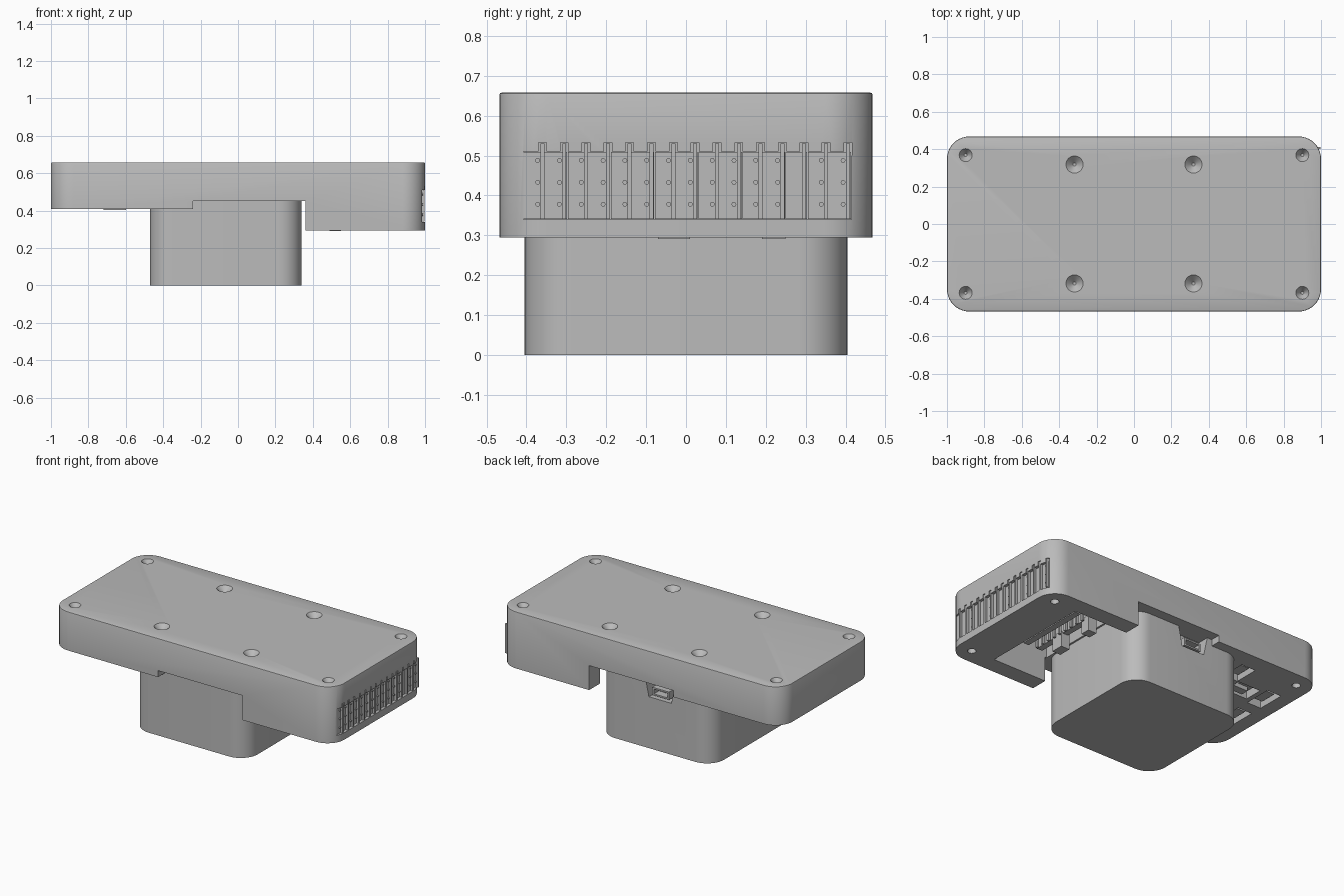
import bpy, bmesh, math

cube = bpy.data.objects.get("Cube")
if cube:
    bpy.data.objects.remove(cube, do_unlink=True)

grey = bpy.data.materials.new("plain grey")
grey.use_nodes = True
colour = (0.5, 0.5, 0.5, 1)
grey.diffuse_color = colour
grey.node_tree.nodes["Principled BSDF"].inputs["Base Color"].default_value = colour


def make(name, bm):
    bmesh.ops.recalc_face_normals(bm, faces=bm.faces)
    mesh = bpy.data.meshes.new(name)
    bm.to_mesh(mesh)
    bm.free()
    mesh.materials.append(grey)
    ob = bpy.data.objects.new(name, mesh)
    bpy.context.collection.objects.link(ob)
    return ob


def add_box(bm, x, y, z):
    """Add a box given as (min, max) pairs."""
    verts = bmesh.ops.create_cube(bm, size=1)["verts"]
    for v in verts:
        for i, (lo, hi) in enumerate((x, y, z)):
            v.co[i] = (lo + hi) / 2 + v.co[i] * (hi - lo)


def boxes(name, items):
    bm = bmesh.new()
    for item in items:
        add_box(bm, *item)
    return make(name, bm)


def prism(name, x, y, z, radius, edge=0):
    """Rounded rectangle extruded upwards, with an optional softened top."""
    bm = bmesh.new()
    add_box(bm, x, y, z)
    upright = [e for e in bm.edges if abs(e.verts[0].co.z - e.verts[1].co.z) > 0.01]
    bmesh.ops.bevel(bm, geom=upright, offset=radius, segments=10, profile=0.5, affect='EDGES')
    if edge:
        rim = [e for e in bm.edges if min(v.co.z for v in e.verts) > z[1] - 0.001]
        bmesh.ops.bevel(bm, geom=rim, offset=edge, segments=2, profile=0.5, affect='EDGES')
    return make(name, bm)


def cone(name, x, y, z, r_low, r_high, depth, segments=32):
    bm = bmesh.new()
    bmesh.ops.create_cone(bm, cap_ends=True, segments=segments, radius1=r_low,
                          radius2=r_high, depth=depth)
    bmesh.ops.translate(bm, verts=bm.verts, vec=(x, y, z))
    return make(name, bm)


def cut(target, cutter):
    mod = target.modifiers.new("cut", 'BOOLEAN')
    mod.operation = 'DIFFERENCE'
    mod.solver = 'EXACT'
    mod.object = cutter
    bpy.context.view_layer.objects.active = target
    bpy.ops.object.modifier_apply(modifier="cut")
    bpy.data.objects.remove(cutter, do_unlink=True)


def smooth(ob):
    bpy.ops.object.select_all(action='DESELECT')
    ob.select_set(True)
    bpy.context.view_layer.objects.active = ob
    bpy.ops.object.shade_smooth_by_angle(angle=math.radians(30))


# Upper housing with its stepped underside
body = prism("housing", (-1, 1), (-0.468, 0.468), (0.295, 0.658), 0.12, 0.006)
cut(body, boxes("step_cutter", [((-1.2, -0.23), (-1, 1), (0, 0.41))]))
cut(body, boxes("recess_cutter", [((-0.24, 0.36), (-1, 1), (0, 0.452))]))

# Underside connector bay and small windows
cut(body, boxes("bay_cutter", [((0.35, 0.74), (-0.36, 0.36), (0.2, 0.53))]))
windows = [(-0.56, 0.27, 0.05, 0.08), (-0.7, 0.13, 0.08, 0.06), (-0.86, 0.13, 0.05, 0.09),
           (-0.56, -0.16, 0.05, 0.08), (-0.7, -0.13, 0.08, 0.06), (-0.86, -0.13, 0.05, 0.09)]
for x, y, w, d in windows:
    cut(body, boxes("window_cutter", [((x - w, x + w), (y - d, y + d), (0.3, 0.53))]))

# Countersunk screw holes
for sx in (-1, 1):
    for sy in (-1, 1):
        cut(body, cone("large_sink", sx * 0.318, sy * 0.318, 0.64, 0.008, 0.048, 0.04))
        cut(body, cone("small_sink", sx * 0.9, sy * 0.368, 0.64, 0.008, 0.036, 0.04))
        low = 0.41 if sx < 0 else 0.295
        cut(body, cone("screw_bore", sx * 0.9, sy * 0.368, low, 0.025, 0.025, 0.1, 20))

# Terminal opening in the side wall, with a row of notches above it
tabs = [-0.36 + 0.0547 * i for i in range(15)]
cut(body, boxes("terminal_cutter", [((0.95, 1.1), (-0.408, 0.415), (0.34, 0.51))]))
cut(body, boxes("notch_cutter", [((0.95, 1.1), (y - 0.01, y + 0.01), (0.5, 0.533)) for y in tabs]))
smooth(body)

# Terminal blocks, split at these seams
seams = [-0.408, -0.297, -0.189, -0.079, 0.03, 0.141, 0.249, 0.305, 0.415]
boxes("terminal_blocks", [((0.945, 0.982), (a + 0.001, b - 0.001), (0.341, 0.509))
                          for a, b in zip(seams, seams[1:])])
boxes("terminal_fins", [((0.945, 0.997), (y - 0.005, y + 0.005), (0.341, 0.53)) for y in tabs])

# Contact pins on the terminal blocks
bm = bmesh.new()
for i, y in enumerate(tabs):
    if i == 12:
        continue
    for z in (0.378, 0.433, 0.488):
        made = bmesh.ops.create_cone(bm, cap_ends=True, segments=12, radius1=0.006,
                                     radius2=0.006, depth=0.008)["verts"]
        for v in made:
            v.co = (0.984 + v.co.z, y - 0.012 + v.co.x, z + v.co.y)
make("terminal_pins", bm)

# Lower compartment with a tapered port notch in the back
block = prism("lower_compartment", (-0.47, 0.34), (-0.405, 0.405), (0, 0.451), 0.12)
bm = bmesh.new()
outline = [(-0.21, 0.47), (0.01, 0.47), (-0.02, 0.33), (-0.18, 0.33)]
face = bm.faces.new([bm.verts.new((x, 0.33, z)) for x, z in outline])
push = bmesh.ops.extrude_face_region(bm, geom=[face])["geom"]
bmesh.ops.translate(bm, vec=(0, 0.2, 0), verts=[v for v in push if isinstance(v, bmesh.types.BMVert)])
cut(block, make("port_notch_cutter", bm))
smooth(block)

# Cable port
port = boxes("cable_port", [((-0.16, -0.04), (0.32, 0.4), (0.345, 0.395))])
cut(port, boxes("port_slot", [((-0.148, -0.052), (0.35, 0.5), (0.355, 0.385))]))

# Circuit parts seen through the underside
boxes("bay_connector", [((0.5, 0.54), (-0.22, 0.24), (0.38, 0.535)),
                        ((0.6, 0.64), (-0.22, 0.24), (0.38, 0.535)),
                        ((0.53, 0.61), (-0.22, 0.24), (0.47, 0.535))])
boxes("bay_pins", [((0.56, 0.575), (-0.19 + 0.05 * i, -0.175 + 0.05 * i), (0.36, 0.48))
                   for i in range(9)])
boxes("bay_chips", [((0.49, 0.55), (0.19, 0.25), (0.291, 0.39)),
                    ((0.49, 0.55), (-0.07, 0.01), (0.291, 0.39))])
boxes("window_sockets", [((x - w * 0.6, x + w * 0.6), (y - d * 0.6, y + d * 0.6), (0.43, 0.535))
                         for x, y, w, d in windows])
boxes("window_plug", [((-0.72, -0.6), (0.1, 0.15), (0.404, 0.45))])
